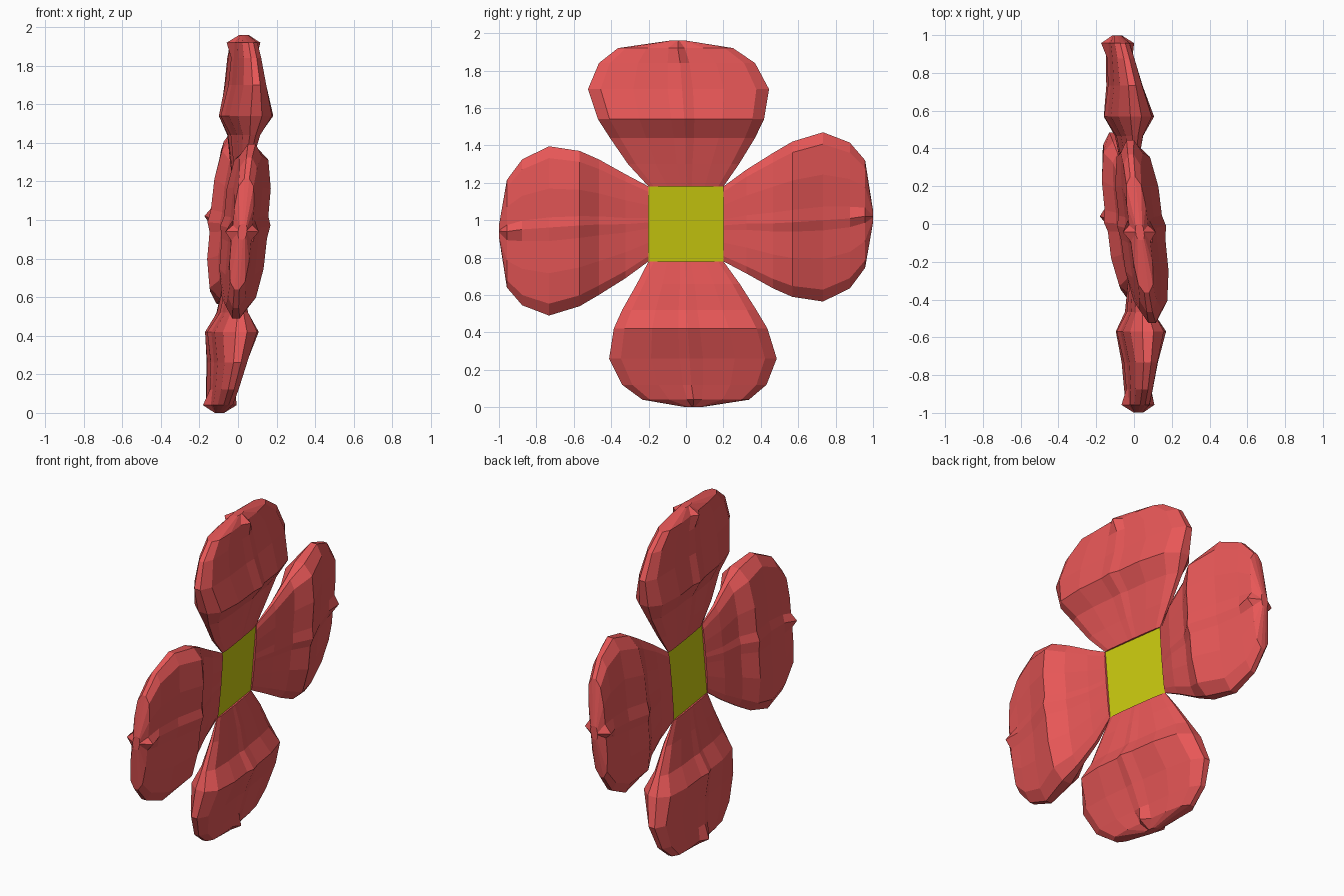
import bpy, bmesh, math

if "Cube" in bpy.data.objects:
    bpy.data.objects.remove(bpy.data.objects["Cube"])

CZ = 0.98  # height of the flower centre

def material(name, col):
    m = bpy.data.materials.new(name)
    m.diffuse_color = (*col, 1)
    m.use_nodes = True
    m.node_tree.nodes["Principled BSDF"].inputs["Base Color"].default_value = m.diffuse_color
    return m

red = material("petal_red", (0.8, 0.095, 0.095))
yellow = material("centre_yellow", (0.6, 0.6, 0.005))

def finish(bm, name, mat):
    bmesh.ops.recalc_face_normals(bm, faces=bm.faces)
    me = bpy.data.meshes.new(name)
    bm.to_mesh(me)
    bm.free()
    me.materials.append(mat)
    bpy.context.collection.objects.link(bpy.data.objects.new(name, me))

def centre_x(y, z):
    # plane of the flower centre, leaning along both axes
    return -0.01 + 0.085 * z - 0.14 * y

# petal cross rows: distance out, side +, side -, half thickness, offset
ROWS = [
    (0.20, 0.20, -0.20, 0.010, 0),
    (0.32, 0.29, -0.265, 0.035, -0.005),
    (0.46, 0.38, -0.345, 0.060, 0.000),
    (0.56, 0.44, -0.390, 0.118, 0.005),
    (0.72, 0.49, -0.415, 0.078, -0.010),
    (0.86, 0.435, -0.345, 0.060, -0.025),
    (0.94, 0.34, -0.235, 0.052, -0.033),
    (0.98, 0.08, 0.00, 0.022, -0.033),
]
# across the petal: position and thickness factor
COLS = [(0, 0.25), (0.07, 0.75), (0.25, 0.97), (0.42, 0.97), (0.48, 1.1),
        (0.56, 1), (0.75, 0.97), (0.93, 0.75), (1, 0.25)]
MID = 4

def petal(name, angle, width, length):
    bm = bmesh.new()
    c, s = round(math.cos(angle)), round(math.sin(angle))
    cross = 0.12 if s else 0.09
    sheets = []
    for side in (1, -1):
        grid = []
        for i, (u, hi, lo, h, off) in enumerate(ROWS):
            w = 1 if i == 0 else width
            u2 = 0.2 + (u - 0.2) * length
            line = []
            for j, (t, f) in enumerate(COLS):
                v = (lo + (hi - lo) * t) * w
                y, z = u2 * c - v * s, u2 * s + v * c
                bump = 0.03 if (i == 6 and j == MID) else 0  # little point near the tip
                # each petal leans along its length and a bit more across it
                lean = 0.06 * u2 * (s - c) + cross * v * (c + s)
                if i == 0:
                    lean = centre_x(y, z)
                x = off + side * (h * f + bump) + lean
                line.append(bm.verts.new((x, y, z + CZ)))
            grid.append(line)
        sheets.append(grid)
        for a, b in zip(grid, grid[1:]):
            for j in range(len(COLS) - 1):
                bm.faces.new((a[j], a[j + 1], b[j + 1], b[j]))
    # rim joining the two sheets
    def loop(g):
        return (g[0] + [r[-1] for r in g[1:-1]] + g[-1][::-1]
                + [r[0] for r in g[-2:0:-1]])
    p, q = loop(sheets[0]), loop(sheets[1])
    for k in range(len(p)):
        n = (k + 1) % len(p)
        bm.faces.new((p[k], p[n], q[n], q[k]))
    finish(bm, name, red)

for name, k, w, l in (("petal_right", 0, 1, 1.024), ("petal_top", 1, 1.07, 1),
                      ("petal_left", 2, 1, 1.024), ("petal_bottom", 3, 0.99, 1)):
    petal(name, k * math.pi / 2, w, l)

# flat square centre
bm = bmesh.new()
bm.faces.new([bm.verts.new((centre_x(y, z), y, z + CZ)) for y, z in
              ((-0.2, -0.2), (0.2, -0.2), (0.2, 0.2), (-0.2, 0.2))])
finish(bm, "flower_centre", yellow)
